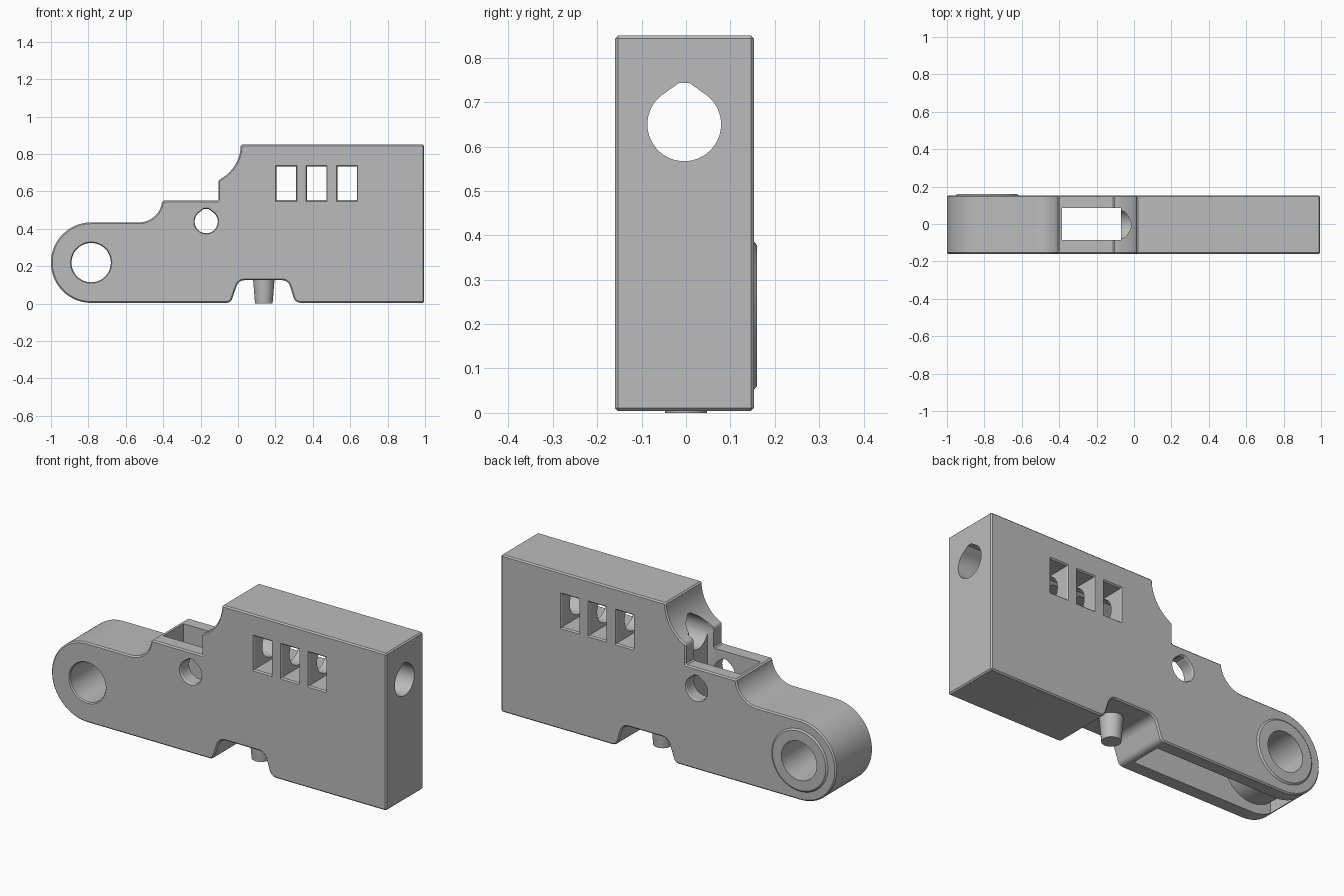
import bpy
import bmesh
from math import sin, cos, radians
from mathutils import Vector

cube = bpy.data.objects.get("Cube")
if cube:
    bpy.data.objects.remove(cube)

grey = bpy.data.materials.new("plain grey")
grey.use_nodes = True
grey.diffuse_color = (0.5, 0.5, 0.5, 1)
grey.node_tree.nodes["Principled BSDF"].inputs["Base Color"].default_value = (0.5, 0.5, 0.5, 1)


def arc(cx, cz, r, start, end, steps):
    """Points along a circular arc, angles in degrees."""
    angles = [radians(start + (end - start) * i / steps) for i in range(steps + 1)]
    return [(cx + r * cos(a), cz + r * sin(a)) for a in angles]


def circle(r, steps=64):
    return arc(0, 0, r, 0, 360, steps)[:-1]


def teardrop(r, tip):
    """Circle with a shallow printed-hole peak at the top."""
    return arc(0, 0, r, 120, 420, 50) + [(0.012, tip), (-0.012, tip)]


def rect(w, h):
    return [(-w / 2, -h / 2), (w / 2, -h / 2), (w / 2, h / 2), (-w / 2, h / 2)]


def loft(name, points, sections, centre=(0, 0, 0), axis="Y"):
    """Sweep an outline through (position, scale) sections along an axis."""
    place = {"X": lambda u, v, d: (d, u, v),
             "Y": lambda u, v, d: (u, d, v),
             "Z": lambda u, v, d: (u, v, d)}[axis]
    bm = bmesh.new()
    rings = [[bm.verts.new(Vector(place(u * s, v * s, d)) + Vector(centre))
              for u, v in points] for d, s in sections]
    n = len(points)
    for a, b in zip(rings, rings[1:]):
        for i in range(n):
            bm.faces.new((a[i], a[(i + 1) % n], b[(i + 1) % n], b[i]))
    bm.faces.new(rings[0])
    bm.faces.new(rings[-1])
    bmesh.ops.recalc_face_normals(bm, faces=bm.faces)
    mesh = bpy.data.meshes.new(name)
    bm.to_mesh(mesh)
    bm.free()
    mesh.materials.append(grey)
    obj = bpy.data.objects.new(name, mesh)
    bpy.context.collection.objects.link(obj)
    return obj


def apply_modifiers(obj):
    graph = bpy.context.evaluated_depsgraph_get()
    old = obj.data
    obj.data = bpy.data.meshes.new_from_object(obj.evaluated_get(graph))
    obj.modifiers.clear()
    bpy.data.meshes.remove(old)


def combine(target, tool, operation="DIFFERENCE"):
    mod = target.modifiers.new("combine", "BOOLEAN")
    mod.object, mod.operation, mod.solver = tool, operation, "EXACT"
    apply_modifiers(target)
    bpy.data.objects.remove(tool)


FRONT, BACK = -0.16, 0.153
PIVOT = (-0.785, 0, 0.219)

# Side outline: rounded pivot end, two scooped steps, tall block, underside gap
outline = (arc(PIVOT[0], PIVOT[2], 0.215, 270, 90, 48)
           + arc(-0.53, 0.559, 0.125, 270, 356, 14)
           + [(-0.105, 0.55), (-0.105, 0.66)]
           + arc(-0.195, 0.85, 0.21, -60, 0, 12)
           + [(0.995, 0.85), (0.995, 0.004)]
           + arc(0.335, 0.044, 0.04, 270, 195, 6)
           + arc(0.235, 0.08, 0.045, 15, 90, 6)
           + arc(0.035, 0.08, 0.045, 90, 165, 6)
           + arc(-0.06, 0.034, 0.03, -15, -90, 6))
body = loft("body", outline, [(FRONT, 1), (BACK, 1)])
bevel = body.modifiers.new("edge chamfer", "BEVEL")
bevel.width, bevel.segments, bevel.limit_method = 0.007, 1, "ANGLE"
bevel.angle_limit = radians(40)
apply_modifiers(body)

# Hollow underside of the arm, open to the slot on top
combine(body, loft("arm_hollow", rect(0.83, 0.46), [(-0.085, 1), (0.085, 1)], (-0.485, 0, 0.13)))
combine(body, loft("top_slot", rect(0.315, 0.6), [(-0.085, 1), (0.085, 1)], (-0.2275, 0, 0.4)))

# Pivot tube with a raised, chamfered rim on the back
combine(body, loft("pivot_tube", circle(0.167), [(-0.13, 1), (BACK, 1), (0.16, 0.95)], PIVOT), "UNION")
combine(body, loft("pivot_bore", circle(0.105),
                   [(-0.2, 1.05), (FRONT, 1.05), (-0.153, 1), (0.2, 1)], PIVOT))

# Side openings with slightly flared mouths
flare = [(-0.2, 1.07), (FRONT, 1.07), (-0.153, 1), (0.146, 1), (BACK, 1.07), (0.2, 1.07)]
combine(body, loft("pin_hole", teardrop(0.062, 0.069), flare, (-0.17, 0, 0.438)))
for x in (0.258, 0.421, 0.584):
    combine(body, loft("window", rect(0.105, 0.18), flare, (x, 0, 0.643)))

# Long bore through the tall block
combine(body, loft("long_bore", teardrop(0.083, 0.093), [(-0.3, 1), (1.1, 1)],
                   (0, -0.004, 0.65), "X"))

# Tapered peg hanging in the underside gap
peg = loft("peg", circle(0.047, 48), [(0, 1), (0.13, 1.22)], (0.138, 0, 0), "Z")

for obj in (body, peg):
    bpy.ops.object.select_all(action="DESELECT")
    obj.select_set(True)
    bpy.context.view_layer.objects.active = obj
    bpy.ops.object.shade_smooth_by_angle(angle=radians(25))
